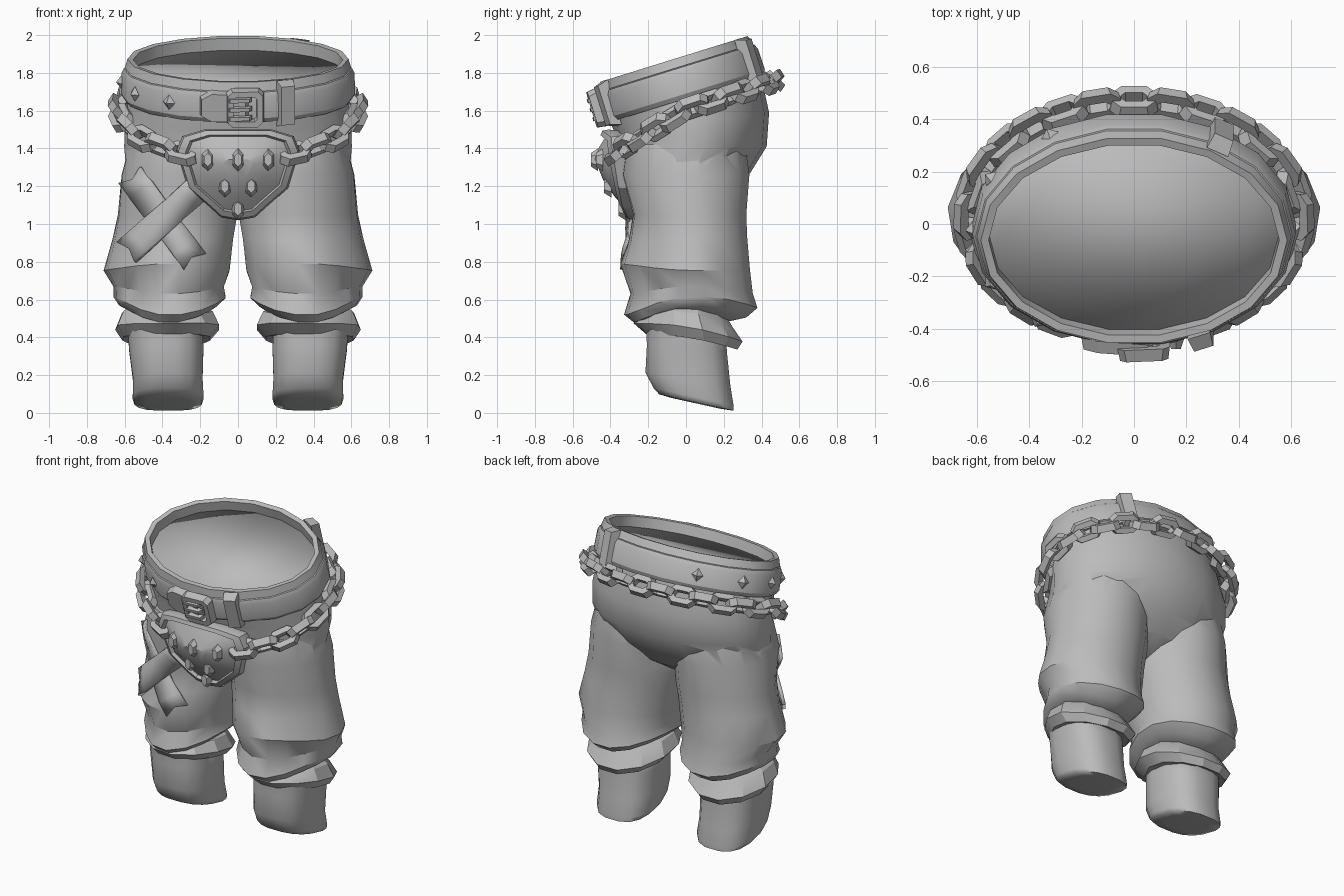
import bpy, bmesh, math
from math import sin, cos, pi, radians
from mathutils import Matrix, Vector

if "Cube" in bpy.data.objects:
    bpy.data.objects.remove(bpy.data.objects["Cube"])

grey = bpy.data.materials.new("plain grey")
grey.diffuse_color = (0.5, 0.5, 0.5, 1)
grey.use_nodes = True
grey.node_tree.nodes["Principled BSDF"].inputs["Base Color"].default_value = grey.diffuse_color
TILT = math.atan(0.31)                      # the waistband leans down to the front
RX, RY = 0.575, 0.405                       # waistband ellipse
FRAME = Matrix.Translation((0, -0.062, 1.87)) @ Matrix.Rotation(TILT, 4, 'X')


def shade(ob, angle):
    bpy.ops.object.select_all(action='DESELECT')
    ob.select_set(True)
    bpy.context.view_layer.objects.active = ob
    bpy.ops.object.shade_smooth_by_angle(angle=radians(angle))


def finish(name, bm, angle=35):
    bmesh.ops.recalc_face_normals(bm, faces=bm.faces)
    me = bpy.data.meshes.new(name)
    bm.to_mesh(me)
    bm.free()
    ob = bpy.data.objects.new(name, me)
    bpy.context.collection.objects.link(ob)
    me.materials.append(grey)
    shade(ob, angle)
    return ob


def bridge(bm, a, b):
    n = len(a)
    for i in range(n):
        bm.faces.new((a[i], a[(i + 1) % n], b[(i + 1) % n], b[i]))


def loft(name, rings, n=16, p=1.0, mirror=1, angle=35):
    """Rings of (cx, cy, z, rx, ry, slope along y, fold wave, flattening of the outer front)."""
    bm = bmesh.new()
    loops = []
    for cx, cy, z, rx, ry, slope, wave, flat in rings:
        loop = []
        for i in range(n):
            t = 2 * pi * (i + 0.5) / n
            k = 1 - flat * max(0, -sin(2 * t)) if cos(t) > 0 else 1
            dx = rx * k * math.copysign(abs(cos(t)) ** p, cos(t))
            dy = ry * k * math.copysign(abs(sin(t)) ** p, sin(t))
            loop.append(bm.verts.new((mirror * (cx + dx), cy + dy, z + slope * dy + wave * cos(2 * t))))
        loops.append(loop)
    for a, b in zip(loops, loops[1:]):
        bridge(bm, a, b)
    bm.faces.new(loops[0])
    bm.faces.new(loops[-1])
    return finish(name, bm, angle)


def band(name, profile, n=18):
    """Sweep a (offset, height) profile round the tilted waist."""
    bm = bmesh.new()
    loops = [[bm.verts.new(FRAME @ Vector(((RX + o) * cos(2 * pi * i / n), (RY + o) * sin(2 * pi * i / n), w)))
              for i in range(n)] for o, w in profile]
    for k in range(len(loops) - 1):
        bridge(bm, loops[k], loops[k + 1])
    finish(name, bm, 30)


def on_belt(deg, w, off):
    """Matrix on the belt: x along it, y outward, z up."""
    t = radians(deg)
    out = Vector((cos(t) / RX, sin(t) / RY, 0)).normalized()
    pos = Vector((RX * cos(t), RY * sin(t), w)) + out * off
    m = Matrix((Vector((-out.y, out.x, 0)), out, Vector((0, 0, 1)))).transposed().to_4x4()
    return FRAME @ Matrix.Translation(pos) @ m


def box(bm, m, size, loc=(0, 0, 0), taper=0.8):
    r = bmesh.ops.create_cube(bm, size=1)
    for v in r["verts"]:
        k = taper if v.co.y > 0 else 1
        v.co = m @ (Vector((v.co.x * size[0] * k, v.co.y * size[1], v.co.z * size[2] * k)) + Vector(loc))


def link(bm, m, l, w, bar, thick, c):
    """Chamfered rectangular ring in the local xz plane."""
    def pts(a, b, c, y):
        q = [(a, b - c), (a - c, b), (c - a, b), (-a, b - c), (-a, c - b), (c - a, -b), (a - c, -b), (a, c - b)]
        return [bm.verts.new(m @ Vector((x, y, z))) for x, z in q]
    a, b, h = l / 2, w / 2, thick / 2
    loops = [pts(a, b, c, -h), pts(a - bar * .2, b - bar * .2, c, h),
             pts(a - bar, b - bar, c * .5, h), pts(a - bar, b - bar, c * .5, -h)]
    for k in range(4):
        bridge(bm, loops[k], loops[(k + 1) % 4])


# hips and seat, closed by a sloping top just under the waist lip
trousers = loft("trousers", [(0, -.042, 1.807, .572, .39, .31, 0, 0), (0, -.005, 1.67, .59, .40, .31, 0, 0),
                             (0, .03, 1.54, .607, .41, .12, 0, 0), (0, .035, 1.41, .612, .392, 0, 0, 0),
                             (0, .0, 1.27, .60, .34, 0, 0, 0), (0, .0, 1.15, .42, .25, 0, 0, 0),
                             (0, .0, 1.05, .06, .10, 0, 0, 0)], n=18)

# legs, cuffs and shins
for side, label in ((1, "left"), (-1, "right")):
    leg = loft(label + "_trouser_leg", [
        (.30, 0, 1.42, .28, .32, 0, 0, .03), (.307, 0, 1.26, .315, .342, 0, 0, .03),
        (.32, .02, 1.05, .322, .305, 0, .0, .06), (.345, .01, .92, .325, .32, .03, .0, .11),
        (.378, -.005, .765, .34, .35, -.04, -.01, .17), (.367, .03, .65, .298, .33, .0, .02, .14),
        (.363, .025, .575, .303, .36, .05, .04, .12), (.37, .02, .53, .265, .305, .04, .04, .1),
        (.375, .0, .51, .20, .22, .0, .03, 0)], mirror=side)
    mod = trousers.modifiers.new("join", 'BOOLEAN')
    mod.operation, mod.solver, mod.object = 'UNION', 'EXACT', leg
    bpy.context.view_layer.objects.active = trousers
    bpy.ops.object.modifier_apply(modifier=mod.name)
    bpy.data.objects.remove(leg)
    loft(label + "_cuff", [(.38, 0, .54, .20, .22, 0, .03, 0), (.375, .0, .505, .25, .255, -.1, .03, .08),
                           (.375, .01, .44, .285, .30, -.17, .015, .1), (.38, .03, .385, .24, .25, -.17, .01, .05),
                           (.385, .0, .40, .19, .20, -.1, 0, 0)], mirror=side, n=12, angle=25)
    loft(label + "_shin", [(.385, .0, .43, .20, .215, -.1, 0, 0), (.38, .005, .34, .20, .215, -.1, 0, 0),
                           (.372, .01, .18, .187, .228, -.15, 0, 0), (.37, .04, .085, .19, .215, -.22, 0, 0),
                           (.37, .055, .055, .18, .20, -.22, 0, 0), (.37, .055, .05, .12, .13, -.22, 0, 0)],
         p=.76, mirror=side, angle=85)
shade(trousers, 48)

# keep the waist top smoothly shaded into the hips
for e in trousers.data.edges:
    if all(abs((FRAME.inverted() @ trousers.data.vertices[i].co).z + .066) < .02 for i in e.vertices):
        e.use_edge_sharp = False

# waistband lip and belt
band("waist_lip", [(-.022, -.07), (-.02, 0), (.01, .004), (.025, -.045)])
band("belt", [(.005, -.045), (.03, -.05), (.042, -.075), (.045, -.19), (.03, -.215), (.005, -.215)])

# buckle: frame, three prongs, pointed strap end
bm = bmesh.new()
m = on_belt(273.5, -.125, .065)
link(bm, m, .20, .21, .038, .05, .025)
box(bm, m, (.035, .03, .15), (-.01, -.01, 0))
finish("buckle_frame", bm, 25)
bm = bmesh.new()
for z in (-.05, 0, .05):
    box(bm, m, (.13, .03, .026), (-.03, .018, z))
finish("buckle_prongs", bm, 25)
bm = bmesh.new()
m = on_belt(263, -.125, .05)
out = [(.13, .08), (-.07, .085), (-.13, .05), (-.13, -.05), (-.07, -.085), (.13, -.08)]
a, b = [[bm.verts.new(m @ Vector((x * k, y, z * k))) for x, z in out] for y, k in ((-.03, 1), (.02, .9))]
bridge(bm, a, b)
bm.faces.new(b)
finish("strap_end", bm, 25)

# belt keepers at front and back
bm = bmesh.new()
for deg, h in ((295, .25), (57, .25)):
    box(bm, on_belt(deg, -.12, .045), (.09, .06, h), taper=.85)
finish("belt_loops", bm, 25)

# pyramid studs along one side of the belt
bm = bmesh.new()
for deg in (122, 153, 180, 207, 233):
    m = on_belt(deg, -.125, .04)
    base = [bm.verts.new(m @ Vector(q)) for q in ((.036, 0, 0), (0, 0, .042), (-.036, 0, 0), (0, 0, -.042))]
    tip = bm.verts.new(m @ Vector((0, .03, 0)))
    for i in range(4):
        bm.faces.new((base[i], base[(i + 1) % 4], tip))
finish("belt_studs", bm, 10)


# chain hanging round the hips, links twisted alternately
def chain_point(t):
    y = .025 + .445 * sin(t)
    return Vector((.632 * cos(t), y, 1.605 + (.33 if y > 0 else .62) * y))


bm = bmesh.new()
COUNT = 25
for i in range(COUNT):
    t = radians(-62 + 304 * i / (COUNT - 1))
    d = (chain_point(t + .01) - chain_point(t - .01)).normalized()
    out = Vector((d.y, -d.x, 0)).normalized()
    rot = Matrix((d, out, d.cross(out))).transposed().to_4x4()
    twist = Matrix.Rotation(radians(45 if i % 2 else -45), 4, 'X')
    link(bm, Matrix.Translation(chain_point(t)) @ rot @ twist, .185, .13, .042, .046, .035)
finish("hip_chain", bm, 25)

# groin plate: raised border round a bulging panel
half = [(0, 1.02), (.09, 1.035), (.15, 1.09), (.265, 1.19), (.325, 1.39), (.295, 1.465), (.18, 1.50)]
outline = half + [(-x, z) for x, z in reversed(half[1:])]


def plate_y(x, z):
    y = -.465 + .19 * max(0, (1.34 - z) / .32) ** 1.3 + .15 * max(0, z - 1.36)
    return y + 1.0 * x * x


bm = bmesh.new()
loops = []
for k, off in ((.97, .06), (1, .0), (.97, -.028), (.86, -.028), (.82, .002), (.55, -.012), (.25, -.02)):
    loops.append([bm.verts.new((x * k, plate_y(x * k, 1.29 + (z - 1.29) * k) + off, 1.29 + (z - 1.29) * k))
                  for x, z in outline])
for a, b in zip(loops, loops[1:]):
    bridge(bm, a, b)
bm.faces.new(loops[-1])
finish("groin_plate", bm, 30)

# long faceted rivets on the plate
bm = bmesh.new()
for x, z in ((-.16, 1.34), (0, 1.34), (.16, 1.34), (-.07, 1.20), (.07, 1.20), (0, 1.08)):
    y = plate_y(x, z)
    a, b = [[bm.verts.new((x + .036 * k * cos(pi / 6 + i * pi / 3), y + dy,
                           z + .06 * k * sin(pi / 6 + i * pi / 3))) for i in range(6)]
            for k, dy in ((1, .0), (.6, -.038))]
    bridge(bm, a, b)
    bm.faces.new(b)
finish("plate_rivets", bm, 15)

# crossed cloth patches laid on the right thigh
bpy.context.view_layer.update()


def patch(name, start, end, width, lift):
    bm = bmesh.new()
    s, e = Vector(start), Vector(end)
    side = Vector((s.y - e.y, e.x - s.x)).normalized() * width / 2
    rows, steps = [], 6
    for j in range(steps + 1):
        row = []
        for k in (-1, 0, 1):
            jag = .05 if k == 0 and j in (0, steps) else 0           # torn ends
            q = s.lerp(e, j / steps + (jag if j == 0 else -jag)) + side * k
            hit, loc, _, _ = trousers.ray_cast(Vector((q.x, -2, q.y)), Vector((0, 1, 0)))
            y = min(loc.y, -.1) if hit else -.1
            row.append(bm.verts.new((q.x, y - lift, q.y)))
        rows.append(row)
    for a, b in zip(rows, rows[1:]):
        for k in (0, 1):
            bm.faces.new((a[k], a[k + 1], b[k + 1], b[k]))
    ob = finish(name, bm, 30)
    mod = ob.modifiers.new("thickness", 'SOLIDIFY')
    mod.thickness, mod.offset = .022, 0


patch("under_patch", (-.57, 1.26), (-.23, .80), .14, .010)
patch("over_patch", (-.20, 1.20), (-.59, .85), .14, .026)
